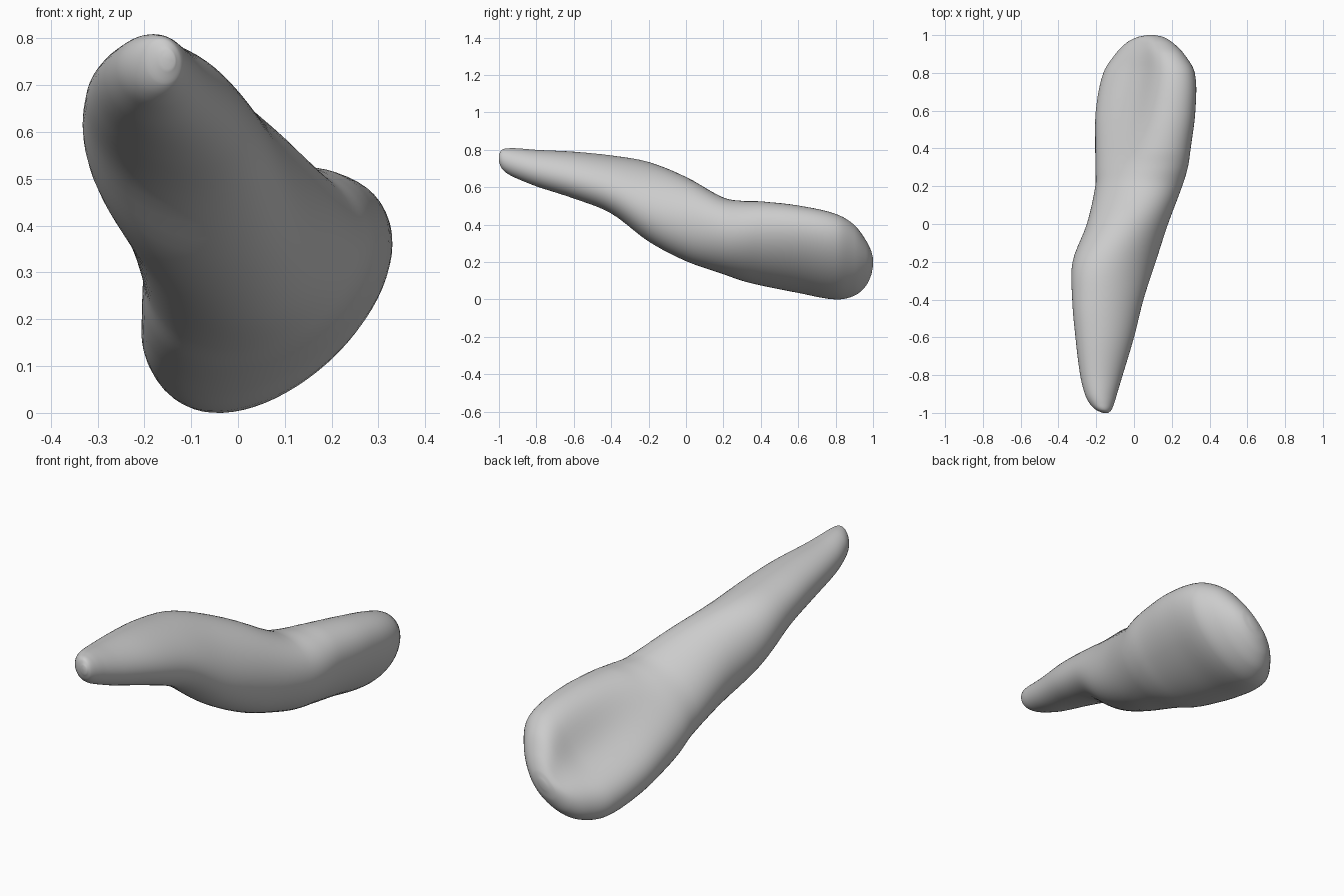
import bpy, bmesh, math

if "Cube" in bpy.data.objects:
    bpy.data.objects.remove(bpy.data.objects["Cube"])

# Cross-sections along the length:
# y, x min, x max, z min, z max, skew angle (90 = upright oval), inner-face hollow
SECTIONS = [
    (-1.00, -.165, -.135, .735, .775, 95, 0),
    (-.985, -.20, -.12, .70, .80, 95, 0),
    (-.95, -.235, -.105, .67, .808, 95, 0),
    (-.90, -.26, -.09, .645, .808, 97, 0),
    (-.80, -.285, -.06, .605, .80, 99, 0),
    (-.60, -.31, .00, .54, .79, 102, 0),
    (-.40, -.327, .05, .46, .77, 105, 0),
    (-.20, -.325, .115, .31, .735, 106, 0),
    (.00, -.25, .18, .205, .655, 97, 0),
    (.20, -.205, .255, .135, .545, 82, 0),
    (.30, -.205, .285, .10, .528, 74, .01),
    (.40, -.207, .30, .075, .526, 69, .035),
    (.60, -.205, .325, .035, .505, 63, .075),
    (.80, -.165, .322, .00, .46, 60, .085),
    (.90, -.10, .265, .02, .40, 58, .055),
    (.96, -.04, .205, .07, .32, 58, .025),
    (.99, .02, .155, .13, .26, 60, .005),
    (1.00, .07, .11, .18, .22, 60, 0),
]
SIDES, STEPS = 64, 5


def smooth_path(rows, steps):
    """Catmull-Rom interpolation through all section values."""
    out = []
    for i in range(len(rows) - 1):
        p0, p1, p2 = rows[max(i - 1, 0)], rows[i], rows[i + 1]
        p3 = rows[min(i + 2, len(rows) - 1)]
        h = p2[0] - p1[0]
        for k in range(steps):
            t = k / steps
            row = [p1[0] + t * h]
            for a, b, c, d in zip(p0[1:], p1[1:], p2[1:], p3[1:]):
                m1 = (c - a) / (p2[0] - p0[0]) * h
                m2 = (d - b) / (p3[0] - p1[0]) * h
                row.append((2*t**3 - 3*t*t + 1) * b + (t**3 - 2*t*t + t) * m1
                           + (3*t*t - 2*t**3) * c + (t**3 - t*t) * m2)
            out.append(row)
    return out + [list(rows[-1])]


def ring_points(y, x0, x1, z0, z1, skew, hollow):
    phi = math.radians(skew)
    inner = (math.pi + phi) / 2
    for k in range(SIDES):
        t = 2 * math.pi * k / SIDES
        x = (x0 + x1) / 2 + (x1 - x0) / 2 * math.cos(t)
        z = (z0 + z1) / 2 + (z1 - z0) / 2 * math.cos(t - phi)
        d = (t - inner + math.pi) % (2 * math.pi) - math.pi
        push = hollow * math.exp(-(d / .6) ** 2) * .707
        yield (x + push, y, z - push)


# Tooth: root and crown lofted as one skin
bm = bmesh.new()
rings = [[bm.verts.new(p) for p in ring_points(*row)]
         for row in smooth_path(SECTIONS, STEPS)]
for a, b in zip(rings, rings[1:]):
    for k in range(SIDES):
        n = (k + 1) % SIDES
        bm.faces.new((a[k], a[n], b[n], b[k]))
bm.faces.new(rings[0])
bm.faces.new(rings[-1])
bmesh.ops.recalc_face_normals(bm, faces=bm.faces[:])
for f in bm.faces:
    f.smooth = True
mesh = bpy.data.meshes.new("tooth")
bm.to_mesh(mesh)
bm.free()
tooth = bpy.data.objects.new("tooth", mesh)
bpy.context.collection.objects.link(tooth)
